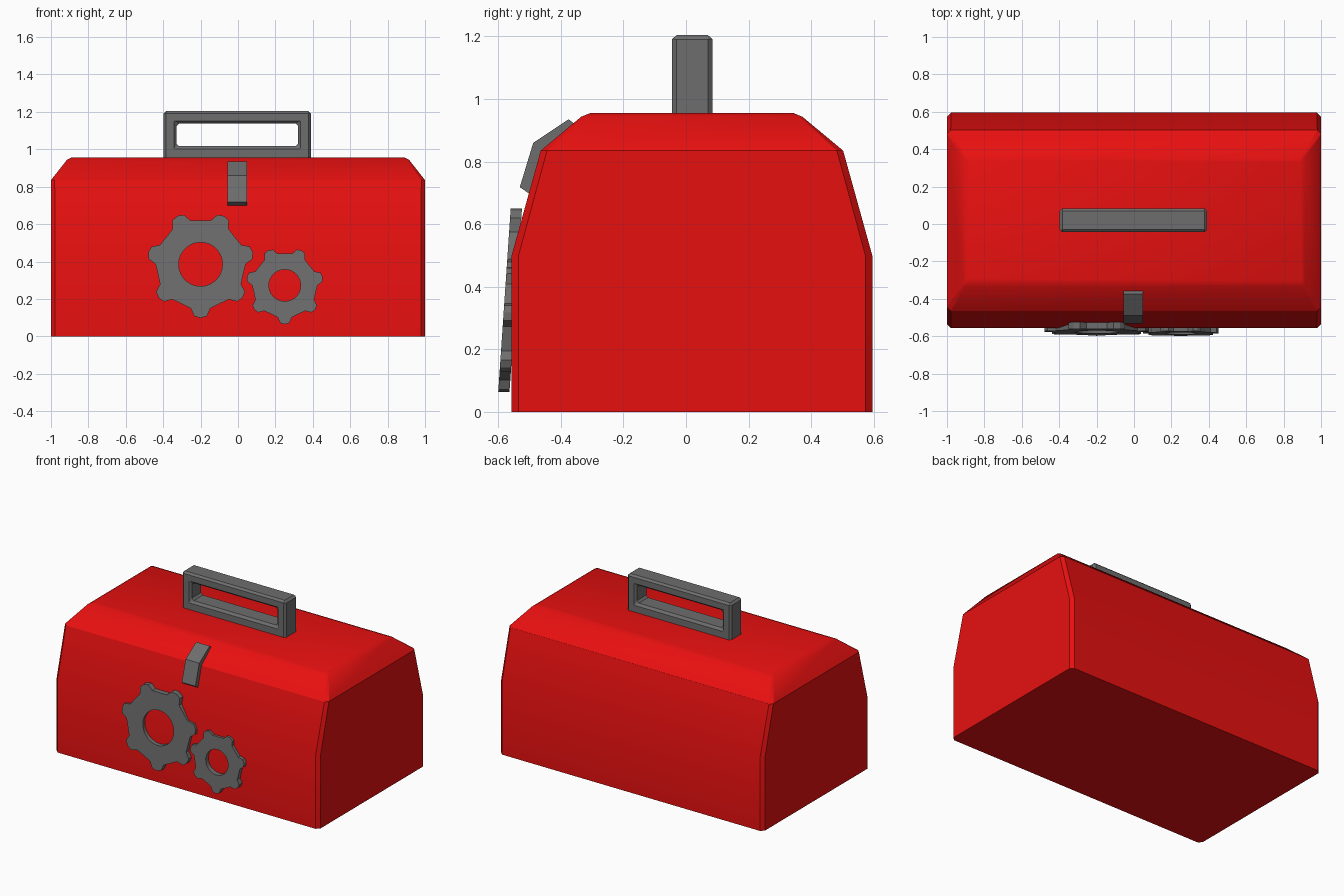
import bpy, bmesh, math

if "Cube" in bpy.data.objects:
    bpy.data.objects.remove(bpy.data.objects["Cube"])


def material(name, color):
    m = bpy.data.materials.new(name)
    m.diffuse_color = (*color, 1)
    m.use_nodes = True
    m.node_tree.nodes["Principled BSDF"].inputs["Base Color"].default_value = m.diffuse_color
    return m


RED = material("red paint", (0.8, 0.005, 0.005))
GREY = material("grey metal", (0.155, 0.155, 0.155))


def make(name, verts, faces, mat, smooth=None):
    me = bpy.data.meshes.new(name)
    me.from_pydata(verts, [], faces)
    bm = bmesh.new()
    bm.from_mesh(me)
    bmesh.ops.recalc_face_normals(bm, faces=bm.faces)
    bm.to_mesh(me)
    bm.free()
    me.materials.append(mat)
    ob = bpy.data.objects.new(name, me)
    bpy.context.collection.objects.link(ob)
    if smooth:
        bpy.ops.object.select_all(action='DESELECT')
        ob.select_set(True)
        bpy.context.view_layer.objects.active = ob
        bpy.ops.object.shade_smooth_by_angle(angle=math.radians(smooth))
    return ob


def plate_ring(name, outer, inner, front, back, mat):
    """Flat plate with a hole: outlines are (x, z); front/back give y from z."""
    n = len(outer)
    verts = [(x, f(z), z) for f in (front, back) for loop in (outer, inner) for x, z in loop]
    faces = []
    for i in range(n):
        j = (i + 1) % n
        for a, b in ((0, n), (n, 3 * n), (3 * n, 2 * n), (2 * n, 0)):
            faces.append((a + i, a + j, b + j, b + i))
    return make(name, verts, faces, mat)


# Box body: stacked chamfered rectangles (z, y front, y back, half x, chamfer)
rings = [(0, -0.557, 0.595, 1.0, 0.022), (0.5, -0.557, 0.595, 1.0, 0.022),
         (0.835, -0.464, 0.502, 1.0, 0.02), (0.943, -0.335, 0.372, 0.915, 0.012),
         (0.955, -0.305, 0.343, 0.893, 0.01)]
verts, faces = [], []
for z, y0, y1, hx, c in rings:
    verts += [(-hx + c, y0, z), (hx - c, y0, z), (hx, y0 + c, z), (hx, y1 - c, z),
              (hx - c, y1, z), (-hx + c, y1, z), (-hx, y1 - c, z), (-hx, y0 + c, z)]
for r in range(len(rings) - 1):
    for i in range(8):
        j = (i + 1) % 8
        faces.append((r * 8 + i, r * 8 + j, r * 8 + 8 + j, r * 8 + 8 + i))
faces += [tuple(range(8)), tuple(range(len(verts) - 8, len(verts)))]
make("box_body", verts, faces, RED, 25)


# Carry handle: bevelled rectangular frame
def rect(x0, x1, z0, z1):
    return [(x0, z0), (x1, z0), (x1, z1), (x0, z1)]


handle = plate_ring("carry_handle", rect(-0.397, 0.39, 0.93, 1.204), rect(-0.329, 0.322, 1.017, 1.138),
                    lambda z: -0.044, lambda z: 0.084, GREY)
bev = handle.modifiers.new("bevel", 'BEVEL')
bev.width = 0.014
bev.segments = 1

# Latch: bent strip over the lid edge
prof = [(-0.375, 0.935), (-0.488, 0.86), (-0.531, 0.718), (-0.5, 0.697), (-0.462, 0.834), (-0.355, 0.92)]
verts = [(x, y, z) for x in (-0.055, 0.048) for y, z in prof]
faces = [(i, (i + 1) % 6, (i + 1) % 6 + 6, i + 6) for i in range(6)]
for o in (0, 6):
    faces += [(o, o + 1, o + 4, o + 5), (o + 1, o + 2, o + 3, o + 4)]
make("latch", verts, faces, GREY)


# Gears: seven-toothed plates leaning slightly forward at the bottom
def gear(name, cx, cz, s):
    outer, inner = [], []
    for t in range(7):
        for da, r in ((-12.5, 0.241), (-7, 0.279), (0, 0.287), (7, 0.279), (12.5, 0.241), (25.7, 0.234)):
            a = math.radians(-90 + t * 360 / 7 + da)
            outer.append((cx + s * r * math.cos(a), cz + s * r * math.sin(a)))
            inner.append((cx + s * 0.117 * math.cos(a), cz + s * 0.117 * math.sin(a)))
    lean = lambda z: -0.56 - 0.068 * (0.65 - z)
    plate_ring(name, outer, inner, lean, lambda z: lean(z) + 0.036, GREY)


gear("large_gear", -0.2, 0.385, 1.0)
gear("small_gear", 0.25, 0.272, 0.725)
